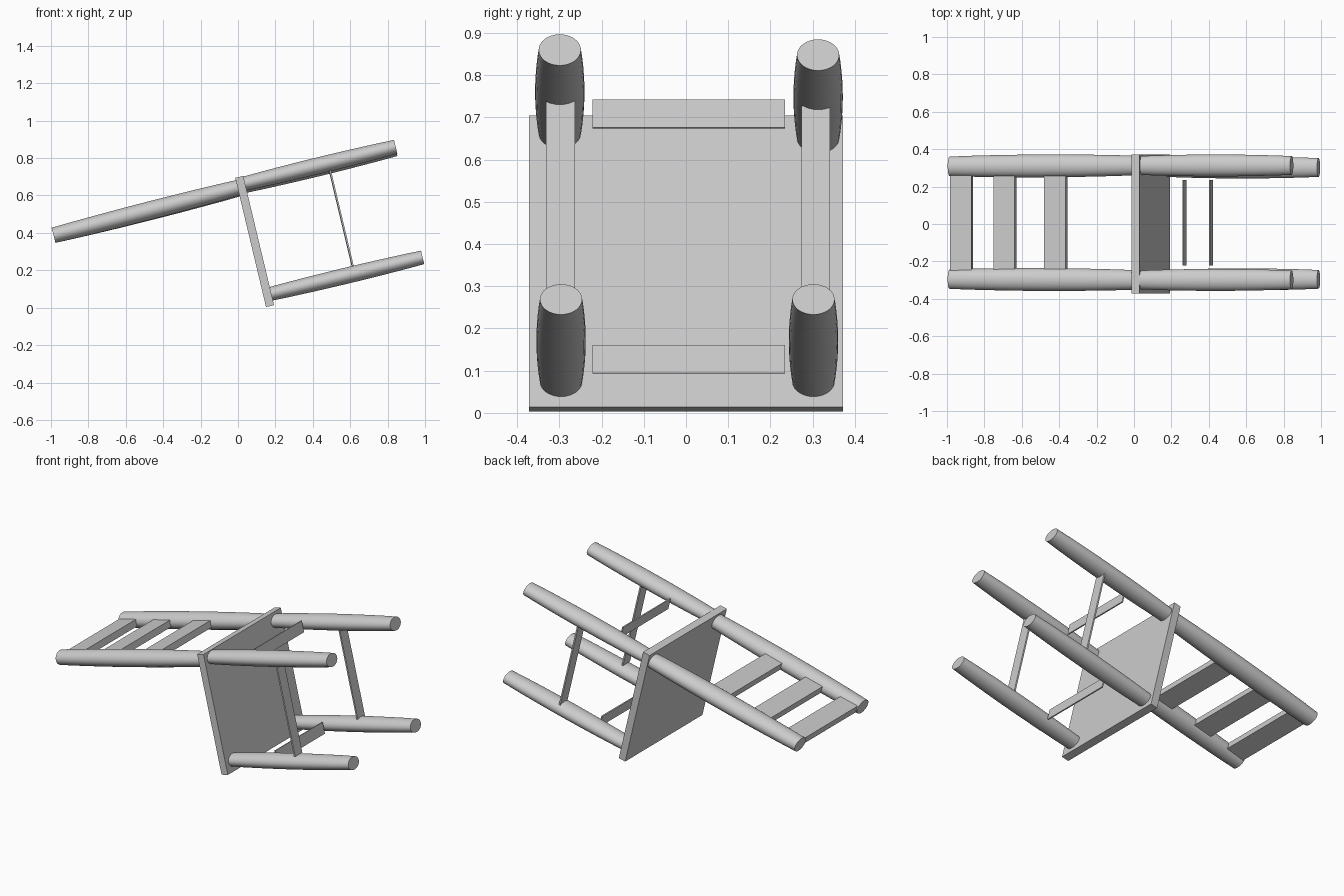
import bpy, bmesh, math
from mathutils import Matrix, Vector

cube = bpy.data.objects.get("Cube")
if cube:
    bpy.data.objects.remove(cube, do_unlink=True)

TILT = math.radians(13.4)       # the chair lies tipped over by this much

grey = bpy.data.materials.new("light_grey")
grey.use_nodes = True
grey.diffuse_color = (0.6, 0.6, 0.6, 1)
grey.node_tree.nodes["Principled BSDF"].inputs["Base Color"].default_value = (0.6, 0.6, 0.6, 1)


def add_object(name, bm):
    mesh = bpy.data.meshes.new(name)
    bmesh.ops.recalc_face_normals(bm, faces=bm.faces)
    bm.to_mesh(mesh)
    bm.free()
    mesh.materials.append(grey)
    obj = bpy.data.objects.new(name, mesh)
    bpy.context.collection.objects.link(obj)
    return obj


def board(name, center, size, tilt=TILT):
    """Box tipped with the chair; size is along the legs, across, along the seat."""
    bm = bmesh.new()
    mat = (Matrix.Translation(center) @ Matrix.Rotation(-tilt, 4, 'Y')
           @ Matrix.Diagonal((*size, 1)))
    bmesh.ops.create_cube(bm, size=1, matrix=mat)
    return add_object(name, bm)


def pole(name, start, end, r_end, r_mid, flat, sides=32, steps=10):
    """Bulging pole with an oval section, wider across than it is deep."""
    start, end = Vector(start), Vector(end)
    axis = (end - start).normalized()
    across = Vector((0, 1, 0))
    across = (across - axis * across.dot(axis)).normalized()
    up = axis.cross(across)
    bm = bmesh.new()
    rings = []
    for i in range(steps + 1):
        t = i / steps
        r = r_end + (r_mid - r_end) * math.sin(math.pi * t) ** 0.8
        c = start.lerp(end, t)
        rings.append([bm.verts.new(c + across * r * math.cos(a) + up * r * flat * math.sin(a))
                      for a in (2 * math.pi * k / sides for k in range(sides))])
    for a, b in zip(rings, rings[1:]):
        for k in range(sides):
            n = (k + 1) % sides
            bm.faces.new((a[k], a[n], b[n], b[k]))
    bm.faces.new(rings[0])
    bm.faces.new(rings[-1])
    obj = add_object(name, bm)
    bpy.ops.object.select_all(action='DESELECT')
    obj.select_set(True)
    bpy.context.view_layer.objects.active = obj
    bpy.ops.object.shade_smooth_by_angle(angle=math.radians(35))
    return obj


# Seat panel, standing nearly upright
board("seat", (0.089, 0, 0.354), (0.044, 0.745, 0.71))

# Legs, back posts and side stretchers; the two sides differ by a slight roll
for side, y_up, y_low, dz in (("right", -0.299, -0.296, 0.006), ("left", 0.313, 0.302, -0.006)):
    pole("back_leg_" + side, (0.03, y_up, 0.656 + dz), (0.843, y_up, 0.854 + dz), 0.05, 0.0585, 0.76)
    pole("front_leg_" + side, (0.175, y_low, 0.074), (0.987, y_low, 0.269), 0.05, 0.0585, 0.74)
    pole("back_post_" + side, (0.01, y_up, 0.641 + dz / 2), (-0.986, y_up * 0.985, 0.387),
         0.052, 0.061, 0.8)
    board("side_stretcher_" + side, (0.553, (y_up + y_low) / 2, 0.474 + dz), (0.009, 0.068, 0.53))

# Thin cross stretchers between the legs
for name, x, z in (("back_stretcher", 0.27, 0.708), ("front_stretcher", 0.411, 0.127)):
    board(name, (x, 0.0065, z), (0.007, 0.457, 0.068))

# Three back slats between the posts
POST_TILT = math.radians(14.3)
for i, x in enumerate((-0.922, -0.69, -0.418)):
    z = 0.387 + (x + 0.986) * math.tan(POST_TILT)
    board("back_slat_%d" % (i + 1), (x, 0.005, z), (0.118, 0.51, 0.04), POST_TILT)
